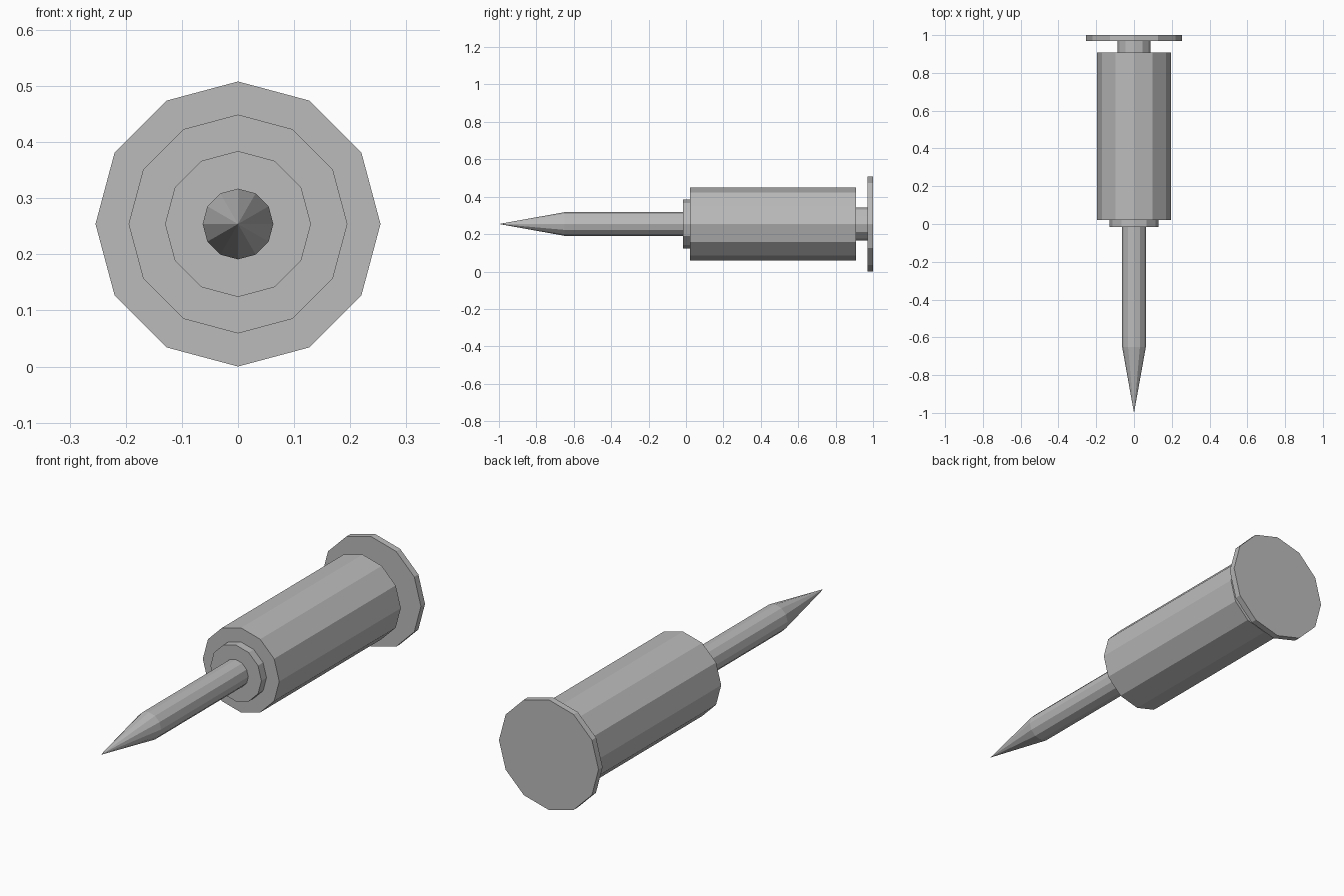
import bpy, bmesh
from math import cos, sin, tau

SIDES = 12
AXIS_Z = 0.254  # height of the shared centre line

cube = bpy.data.objects.get("Cube")
if cube:
    bpy.data.objects.remove(cube, do_unlink=True)

grey = bpy.data.materials.new("plain_grey")
grey.use_nodes = True
grey.diffuse_color = (0.5, 0.5, 0.5, 1)
grey.node_tree.nodes["Principled BSDF"].inputs["Base Color"].default_value = grey.diffuse_color


def turned_part(name, profile):
    """Flat-faced solid turned about the y axis from (y, radius) points."""
    bm = bmesh.new()
    rings = []
    for y, radius in profile:
        count = SIDES if radius > 0 else 1
        rings.append([bm.verts.new((radius * cos(tau * i / SIDES), y,
                                    radius * sin(tau * i / SIDES))) for i in range(count)])
    for a, b in zip(rings, rings[1:]):
        for i in range(SIDES):
            j = (i + 1) % SIDES
            if len(a) == 1:
                bm.faces.new((a[0], b[i], b[j]))
            else:
                bm.faces.new((a[i], b[i], b[j], a[j]))
    for end in (rings[0], rings[-1]):
        if len(end) > 1:
            bm.faces.new(end)
    bmesh.ops.recalc_face_normals(bm, faces=bm.faces)
    mesh = bpy.data.meshes.new(name)
    bm.to_mesh(mesh)
    bm.free()
    mesh.materials.append(grey)
    obj = bpy.data.objects.new(name, mesh)
    obj.location.z = AXIS_Z
    bpy.context.collection.objects.link(obj)


# Pointed rod at the front
turned_part("pointed_rod", [(-1, 0), (-0.65, 0.063), (-0.01, 0.063)])
# Small ring where the rod enters the body
turned_part("collar", [(-0.015, 0.13), (0.022, 0.13)])
# Main barrel
turned_part("body", [(0.022, 0.195), (0.908, 0.195)])
# Narrow link and wide disc at the back
turned_part("neck", [(0.908, 0.088), (0.972, 0.088)])
turned_part("end_disc", [(0.97, 0.254), (1, 0.254)])
